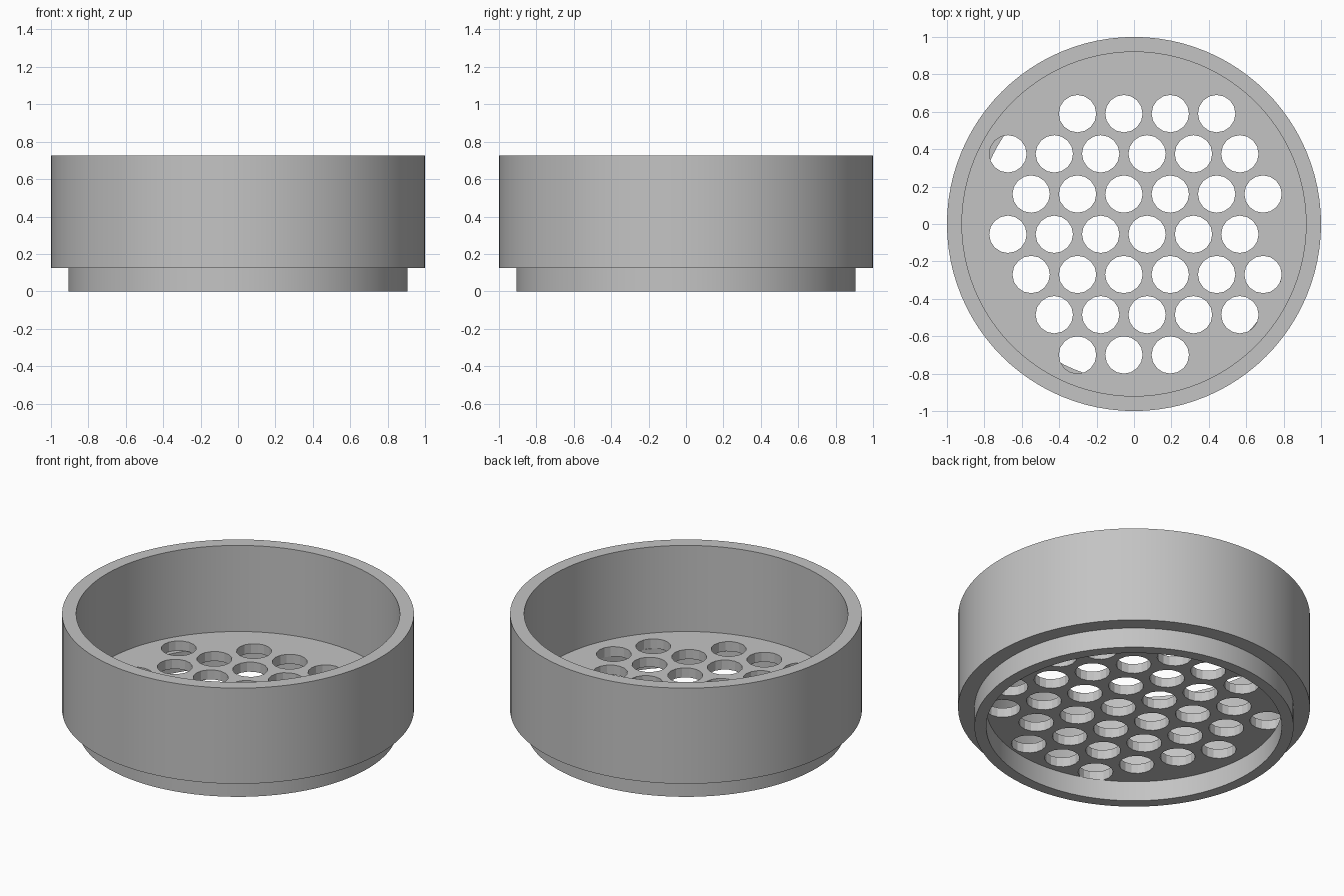
import bpy, bmesh, math

if "Cube" in bpy.data.objects:
    bpy.data.objects.remove(bpy.data.objects["Cube"])

grey = bpy.data.materials.new("light_grey")
grey.diffuse_color = (0.55, 0.55, 0.55, 1)
grey.use_nodes = True
grey.node_tree.nodes["Principled BSDF"].inputs["Base Color"].default_value = grey.diffuse_color
SIDES = 96


def circle(r, n, cx=0, cy=0):
    return [(cx + r * math.cos(2 * math.pi * i / n),
             cy + r * math.sin(2 * math.pi * i / n)) for i in range(n)]


# Stepped wall: closed profile (radius, height) spun around z
profile = [(0.84, 0), (0.907, 0), (0.907, 0.125), (1, 0.125),
           (1, 0.725), (0.92, 0.725), (0.92, 0.125), (0.84, 0.125)]
bm = bmesh.new()
rings = [[bm.verts.new((x, y, z)) for x, y in circle(r, SIDES)] for r, z in profile]
for a, b in zip(rings, rings[1:] + rings[:1]):
    for i in range(SIDES):
        j = (i + 1) % SIDES
        bm.faces.new((a[i], a[j], b[j], b[i]))
bmesh.ops.recalc_face_normals(bm, faces=bm.faces)
mesh = bpy.data.meshes.new("stepped_wall")
bm.to_mesh(mesh)
bm.free()
wall = bpy.data.objects.new("stepped_wall", mesh)
bpy.context.collection.objects.link(wall)
mesh.materials.append(grey)

# Perforated floor: filled flat curve with staggered holes, resting on the lip
curve = bpy.data.curves.new("perforated_floor", 'CURVE')
curve.dimensions = '2D'
curve.fill_mode = 'BOTH'
curve.extrude = 0.03


def add_loop(points):
    s = curve.splines.new('POLY')
    s.points.add(len(points) - 1)
    for p, (x, y) in zip(s.points, points):
        p.co = (x, y, 0, 1)
    s.use_cyclic_u = True
    s.use_smooth = False


add_loop(circle(0.922, SIDES))
# rows from back to front: (first x, number of holes)
rows = [(-0.302, 4), (-0.674, 6), (-0.55, 6), (-0.674, 6),
        (-0.55, 6), (-0.426, 5), (-0.302, 3)]
for k, (x0, count) in enumerate(rows):
    for i in range(count):
        add_loop(circle(0.1, 16, x0 + 0.248 * i, 0.59 - 0.215 * k))

floor = bpy.data.objects.new("perforated_floor", curve)
floor.location.z = 0.155
bpy.context.collection.objects.link(floor)
curve.materials.append(grey)
bpy.ops.object.select_all(action='DESELECT')
floor.select_set(True)
bpy.context.view_layer.objects.active = floor
bpy.ops.object.convert(target='MESH')

# Smooth round wall with sharp rims
bpy.ops.object.select_all(action='DESELECT')
wall.select_set(True)
bpy.context.view_layer.objects.active = wall
bpy.ops.object.shade_smooth_by_angle(angle=math.radians(30))
